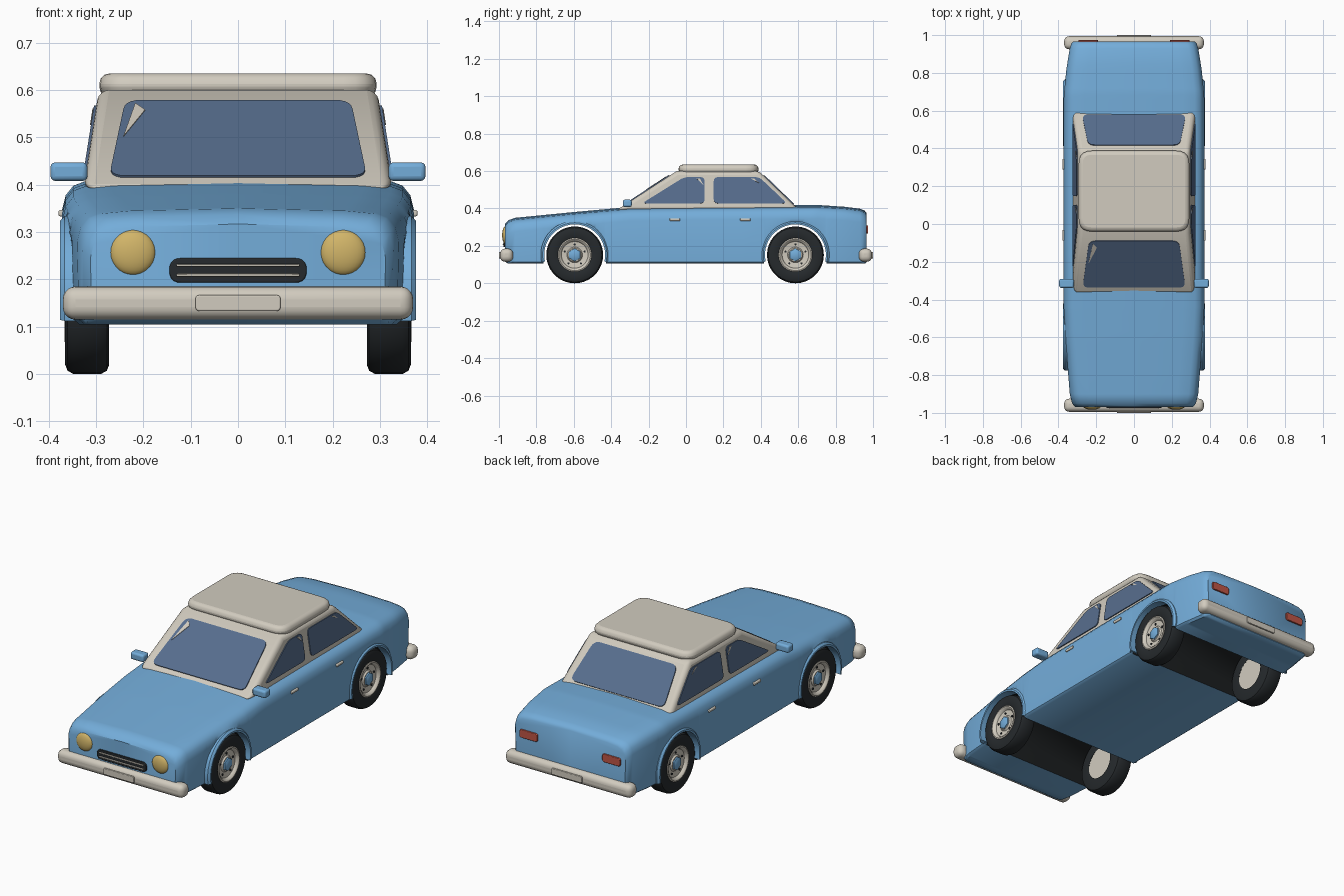
import bpy, bmesh, math
from mathutils import Vector as V

if "Cube" in bpy.data.objects:
    bpy.data.objects.remove(bpy.data.objects["Cube"])


def material(name, rgb):
    m = bpy.data.materials.new(name)
    m.diffuse_color = (*rgb, 1)
    m.use_nodes = True
    m.node_tree.nodes["Principled BSDF"].inputs["Base Color"].default_value = m.diffuse_color
    return m


BLUE = material("sky_blue_paint", (0.174, 0.418, 0.70))
CREAM = material("cream", (0.64, 0.60, 0.52))
GLASS = material("dark_blue_glass", (0.095, 0.155, 0.27))
RUBBER = material("rubber", (0.019, 0.023, 0.026))
WELL = material("well_black", (0.011, 0.013, 0.014))
AMBER = material("lamp_yellow", (0.64, 0.46, 0.14))
RED = material("tail_red", (0.52, 0.09, 0.06))


def finish(name, bm, mats, bevel=0, segments=3, angle=35):
    bmesh.ops.recalc_face_normals(bm, faces=bm.faces[:])
    me = bpy.data.meshes.new(name)
    bm.to_mesh(me)
    bm.free()
    ob = bpy.data.objects.new(name, me)
    bpy.context.collection.objects.link(ob)
    for m in mats:
        me.materials.append(m)
    if bevel:
        b = ob.modifiers.new("bevel", "BEVEL")
        b.width, b.segments, b.limit_method = bevel, segments, "ANGLE"
        b.angle_limit = math.radians(40)
    bpy.ops.object.select_all(action="DESELECT")
    bpy.context.view_layer.objects.active = ob
    ob.select_set(True)
    bpy.ops.object.shade_smooth_by_angle(angle=math.radians(angle))
    return ob


def box(name, lo, hi, mat, bevel, segments=3):
    bm = bmesh.new()
    bmesh.ops.create_cube(bm, size=1)
    lo, hi = V(lo), V(hi)
    for v in bm.verts:
        v.co = V([(lo[i] + hi[i]) / 2 + v.co[i] * (hi[i] - lo[i]) for i in range(3)])
    return finish(name, bm, [mat], bevel, segments)


def plate(name, pts, out, radius, thick, mat, bevel=0, sink=0.002):
    """Polygon with rounded corners, extruded along its normal towards 'out'."""
    pts = [V(p) for p in pts]
    n = (pts[1] - pts[0]).cross(pts[2] - pts[0]).normalized()
    if n.dot(V(out)) < 0:
        n = -n
    outline = []
    for i, p in enumerate(pts):
        a = p + (pts[i - 1] - p).normalized() * radius
        b = p + (pts[(i + 1) % len(pts)] - p).normalized() * radius
        if radius == 0:
            outline.append(p)
            continue
        for k in range(6):
            t = k / 5
            outline.append(a * (1 - t) ** 2 + p * 2 * t * (1 - t) + b * t * t)
    bm = bmesh.new()
    low = [bm.verts.new(p - n * sink) for p in outline]
    top = [bm.verts.new(p + n * thick) for p in outline]
    bm.faces.new(low)
    bm.faces.new(top)
    for i in range(len(low)):
        j = (i + 1) % len(low)
        bm.faces.new((low[i], low[j], top[j], top[i]))
    return finish(name, bm, [mat], bevel)


def lathe(name, profile, side, y, z, mat, n=36):
    """Spin (x, radius) points round an axle along x."""
    bm = bmesh.new()
    vs = [bm.verts.new((side * x, y, z + r)) for x, r in profile]
    es = [bm.edges.new(p) for p in zip(vs, vs[1:])]
    bmesh.ops.spin(bm, geom=vs + es, cent=(0, y, z), axis=(1, 0, 0),
                   angle=2 * math.pi, steps=n, use_merge=True)
    bmesh.ops.remove_doubles(bm, verts=bm.verts[:], dist=1e-5)
    return finish(name, bm, [mat])


def lerp(table, y):
    for (a, p), (b, q) in zip(table, table[1:]):
        if y <= b:
            return p + (q - p) * max(0, y - a) / (b - a)
    return table[-1][1]


# body: cross-sections lofted along y, the underside rising over the wheels
AXLES, WHEEL_Z, ARCH_R = (-0.595, 0.585), 0.152, 0.165
WIDTH = [(-.968, .312), (-.95, .328), (-.9, .34), (-.6, .364), (-.45, .372), (.68, .372),
         (.82, .358), (.93, .34), (.955, .332), (.966, .322)]
TOP = [(-.968, .312), (-.95, .332), (-.915, .345), (-.6, .376), (-.3, .403), (.1, .408),
       (.55, .412), (.7, .414), (.85, .404), (.93, .394), (.955, .384), (.966, .37)]
stations = [(y, 0.105, False) for y in
            (-.95, -.915, -.9, -.8, -.36, -.3, -.1, .1, .3, .78, .82, .85, .93, .955)]
stations += [(-.968, .115, False), (.966, .112, False)]
for c in AXLES:
    for s in (-1, 1):
        stations.append((c + s * (ARCH_R + .002), 0.105, False))
    for k in range(21):
        a = math.pi * k / 20
        stations.append((c - ARCH_R * math.cos(a), WHEEL_Z + ARCH_R * math.sin(a), True))
stations.sort()
bm = bmesh.new()
rings = []
for y, zb, _ in stations:
    w, zt = lerp(WIDTH, y), lerp(TOP, y)
    half = [(w - .016, zb), (w - .004, zb + .01), (w, max(zt - .068, zb + .014)),
            (w - .008, zt - .036), (w - .024, zt - .016), (w - .05, zt - .006),
            (w - .11, zt)]
    ring = [(0, zb)] + half + [(0, zt + .005)] + [(-x, z) for x, z in reversed(half)]
    rings.append([bm.verts.new((x, y, z)) for x, z in ring])
for i, (r0, r1) in enumerate(zip(rings, rings[1:])):
    well = stations[i][2] or stations[i + 1][2]
    for k in range(len(r0)):
        j = (k + 1) % len(r0)
        f = bm.faces.new((r0[k], r0[j], r1[j], r1[k]))
        f.material_index = int(well and k in (0, len(r0) - 1))
bm.faces.new(rings[0])
bm.faces.new(rings[-1])
finish("body", bm, [BLUE, WELL], angle=40)

# cabin: tapered box with a thick rounded roof
bm = bmesh.new()
bmesh.ops.create_cube(bm, size=2)
for v in bm.verts:
    up, back = v.co.z > 0, v.co.y > 0
    y = (.39 if back else -.05) if up else (.607 if back else -.373)
    v.co = (math.copysign(.294 if up else .327, v.co.x), y, .60 if up else .39)
finish("cabin", bm, [CREAM], 0.022, 4)
plate("roof", [(-.293, -.04, .587), (.293, -.04, .587), (.293, .388, .587), (-.293, .388, .587)],
      (0, 0, 1), .07, .048, CREAM, .022)

# windows, lying on the sloping cabin sides, with small glints
front_y = lambda z: -.373 + (z - .39) / .21 * .323
rear_y = lambda z: .607 - (z - .39) / .21 * .217
side_x = lambda z: .327 - (z - .39) / .21 * .033


def end_window(name, yf, pts, out, radius, thick, mat):
    plate(name, [(x, yf(z), z) for x, z in pts], out, radius, thick, mat)


end_window("windscreen", front_y, [(-.272, .415), (.272, .415), (.238, .575), (-.238, .575)],
           (0, -1, 1), .035, .005, GLASS)
end_window("windscreen_glint", front_y, [(-.242, .497), (-.196, .553), (-.217, .567)],
           (0, -1, 1), 0, .007, CREAM)
end_window("rear_window", rear_y, [(-.275, .42), (.275, .42), (.242, .575), (-.242, .575)],
           (0, 1, 1), .035, .005, GLASS)
SIDE_GLASS = {
    "front_side_window": ([(-.235, .427), (.1, .427), (.1, .567), (-.01, .567)], .025, .005, GLASS),
    "rear_side_window": ([(.148, .427), (.54, .427), (.392, .567), (.148, .567)], .025, .005, GLASS),
    "front_side_glint": ([(.055, .56), (.075, .558), (.093, .525)], 0, .007, CREAM),
    "rear_side_glint": ([(.343, .56), (.365, .558), (.392, .535)], 0, .007, CREAM),
}
for s in (-1, 1):
    for name, (pts, r, t, m) in SIDE_GLASS.items():
        plate(name, [(s * side_x(z), y, z) for y, z in pts], (s, 0, 0), r, t, m)

# bumpers and number plates at both ends
for name, s in (("front", -1), ("rear", 1)):
    ys = sorted((s * .925, s * .994))
    box(name + "_bumper", (-.37, ys[0], .115), (.37, ys[1], .185), CREAM, .027, 5)
    plate(name + "_number_plate", [(x, s * .993, z) for x, z in
          ((-.09, .133), (.09, .133), (.09, .167), (-.09, .167))], (0, s, 0), .01, .007, CREAM, .003)

# grille with two bars
plate("grille", [(x, -.966, z) for x, z in ((-.145, .193), (.145, .193), (.145, .245), (-.145, .245))],
      (0, -1, 0), .025, .009, RUBBER, .003)
for z in (.209, .23):
    box("grille_bar", (-.13, -.98, z - .003), (.13, -.968, z + .003), CREAM, .002, 2)

for s in (-1, 1):
    # headlights
    bm = bmesh.new()
    bmesh.ops.create_uvsphere(bm, u_segments=28, v_segments=14, radius=.048)
    for v in bm.verts:
        v.co = (v.co.x + s * .222, v.co.y * .4 - .964, v.co.z + .257)
    finish("headlight", bm, [AMBER], angle=60)
    # tail lights
    plate("tail_light", [(s * x, .965, z) for x, z in
          ((.19, .265), (.295, .265), (.295, .308), (.19, .308))], (0, 1, 0), .012, .009, RED, .003)
    # mirrors and door handles
    xs = sorted((s * .318, s * .396))
    box("mirror", (xs[0], -.338, .408), (xs[1], -.29, .447), BLUE, .01)
    for y in (-.06, .317):
        xs = sorted((s * .365, s * .379))
        box("door_handle", (xs[0], y - .028, .333), (xs[1], y + .028, .347), CREAM, .004)

    for c in AXLES:
        # raised lip round the wheel arch
        bm = bmesh.new()
        ribs = []
        for k in range(25):
            a = math.pi * (k / 24 * 1.14 - .07)
            ribs.append([bm.verts.new((s * x, c + r * math.cos(a), WHEEL_Z + r * math.sin(a)))
                         for x, r in ((.33, .163), (.376, .163), (.376, .172), (.366, .182), (.33, .182))])
        for p, q in zip(ribs, ribs[1:]):
            for k in range(5):
                j = (k + 1) % 5
                bm.faces.new((p[k], p[j], q[j], q[k]))
        bm.faces.new(ribs[0])
        bm.faces.new(ribs[-1])
        finish("arch_lip", bm, [BLUE])
        # wheel: tyre, dished rim, hub and bolts
        lathe("tyre", [(.272, .084), (.272, .132), (.277, .145), (.29, .152), (.347, .152),
                       (.36, .145), (.365, .132), (.365, .098), (.358, .084)], s, c, WHEEL_Z, RUBBER)
        lathe("rim", [(.277, 0), (.277, .09), (.364, .09), (.366, .084), (.362, .077),
                      (.35, .071), (.346, .042), (.354, .036), (.354, 0)], s, c, WHEEL_Z, CREAM)
        lathe("hub", [(.348, .036), (.36, .034), (.365, .024), (.366, 0)], s, c, WHEEL_Z, BLUE, 6)
        for k in range(5):
            a = 2 * math.pi * k / 5 + math.pi / 2
            lathe("wheel_bolt", [(.345, .006), (.352, .006), (.352, 0)], s,
                  c + .056 * math.cos(a), WHEEL_Z + .056 * math.sin(a), RUBBER, 8)
